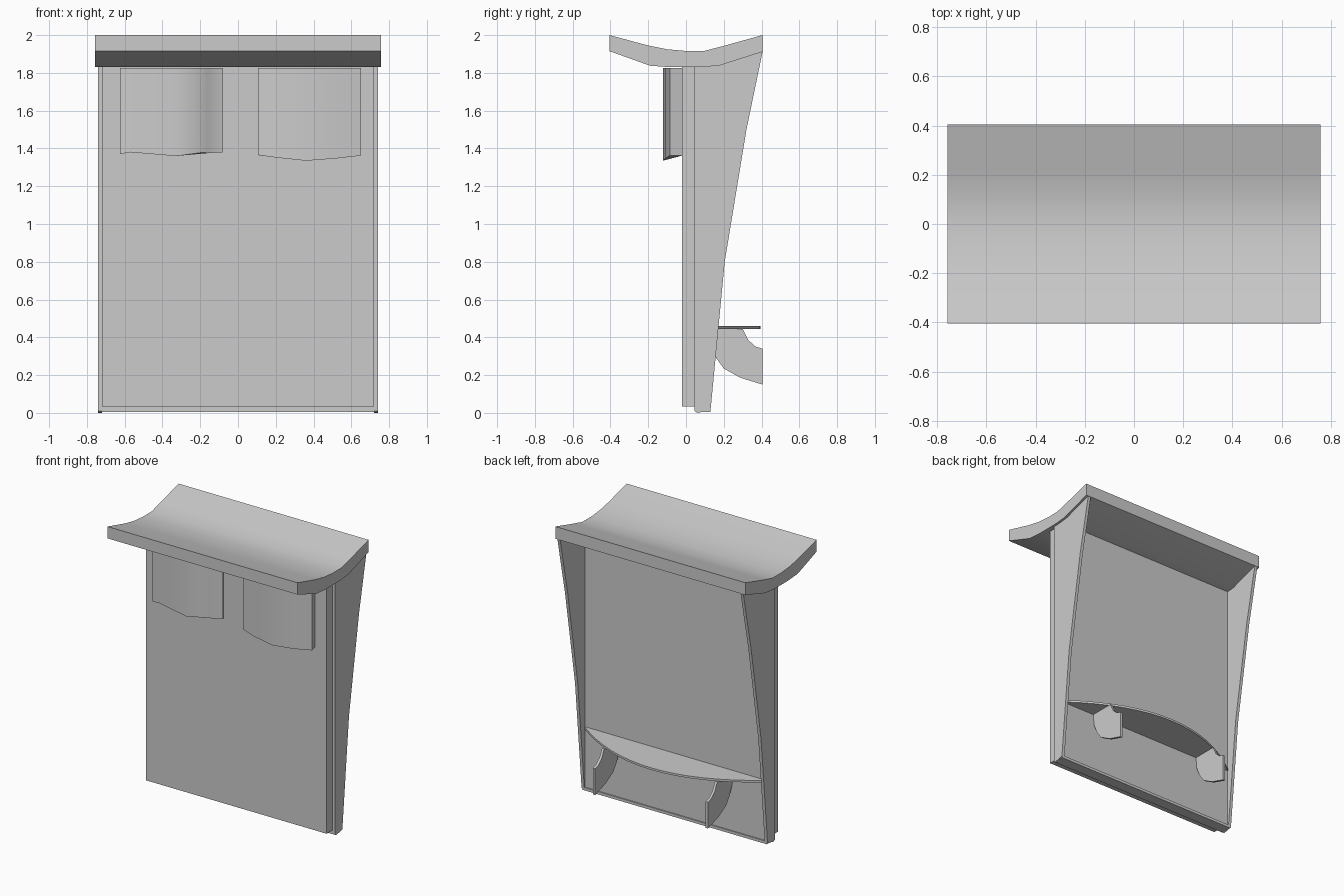
import bpy, bmesh
from mathutils import Vector

if "Cube" in bpy.data.objects:
    bpy.data.objects.remove(bpy.data.objects["Cube"])


def finish(name, bm, angle=0.7):
    bmesh.ops.remove_doubles(bm, verts=bm.verts, dist=1e-5)
    bmesh.ops.recalc_face_normals(bm, faces=bm.faces)
    me = bpy.data.meshes.new(name)
    bm.to_mesh(me)
    bm.free()
    ob = bpy.data.objects.new(name, me)
    bpy.context.collection.objects.link(ob)
    bpy.ops.object.select_all(action='DESELECT')
    ob.select_set(True)
    bpy.context.view_layer.objects.active = ob
    bpy.ops.object.shade_smooth_by_angle(angle=angle)
    return ob


def extrude(name, points, offset):
    """Closed outline of 3D points pushed along an offset vector."""
    bm = bmesh.new()
    face = bm.faces.new([bm.verts.new(p) for p in points])
    new = bmesh.ops.extrude_face_region(bm, geom=[face])
    moved = [g for g in new['geom'] if isinstance(g, bmesh.types.BMVert)]
    # keep the starting cap so the solid stays closed
    if not face.is_valid:
        bm.faces.new([bm.verts.new(p) for p in points])
    bmesh.ops.translate(bm, verts=moved, vec=Vector(offset))
    return finish(name, bm)


def box(name, lo, hi):
    pts = [(lo[0], lo[1], lo[2]), (hi[0], lo[1], lo[2]),
           (hi[0], hi[1], lo[2]), (lo[0], hi[1], lo[2])]
    return extrude(name, pts, (0, 0, hi[2] - lo[2]))


def side_plate(name, profile, x, width):
    return extrude(name, [(x - width / 2, y, z) for y, z in profile], (width, 0, 0))


# Front board, thick backing panel and bottom rail
box("front_board", (-0.72, -0.02, 0.035), (0.72, 0.045, 1.835))
box("back_panel", (-0.725, 0.045, 0.01), (0.725, 0.122, 1.845))
box("bottom_rail", (-0.735, 0.05, 0.005), (0.735, 0.13, 0.025))

# Side walls widening towards the roof
wall = [(0.045, 0.01), (0.06, 0.0), (0.13, 0.015), (0.205, 0.8), (0.32, 1.5),
        (0.405, 1.91), (0.25, 1.875), (0.15, 1.85), (0.045, 1.84)]
for side, label in ((-1, "left"), (1, "right")):
    side_plate(label + "_wall", wall, side * 0.73, 0.022)

# Dished roof
roof = [(-0.405, 2.0), (-0.2, 1.945), (-0.1, 1.925), (0.0, 1.916), (0.1, 1.917),
        (0.2, 1.943), (0.405, 2.0), (0.405, 1.912), (0.18, 1.84), (0.08, 1.83),
        (-0.08, 1.83), (-0.19, 1.838), (-0.405, 1.915)]
side_plate("roof", roof, 0, 1.515)

# Bench seat with a bowed edge
n = 16
seat = []
for i in range(n + 1):
    t = -1 + 2 * i / n
    seat.append((0.725 * t, 0.122 + 0.273 * (1 - t * t), 0.445))
extrude("bench_seat", seat, (0, 0, 0.015))

# Curved seat brackets
bracket = [(0.122, 0.445), (0.13, 0.36), (0.16, 0.29), (0.2, 0.235), (0.29, 0.185),
           (0.405, 0.15), (0.405, 0.34), (0.37, 0.35), (0.33, 0.385), (0.3, 0.445)]
for side, label in ((-1, "left"), (1, "right")):
    side_plate(label + "_bracket", bracket, side * 0.45, 0.018)


# Hanging cushions: bowed front edge (x, y, bottom z), closed against the board
def cushion(name, edge, back_z):
    bm = bmesh.new()
    outline = ([(edge[0][0] + 0.02, -0.021, back_z)] + edge
               + [(edge[-1][0] - 0.02, -0.021, back_z)])
    low = [bm.verts.new(p) for p in outline]
    top = [bm.verts.new((x, y, 1.825)) for x, y, z in outline]
    bm.faces.new(low)
    bm.faces.new(top[::-1])
    for i in range(len(low)):
        j = (i + 1) % len(low)
        bm.faces.new((low[i], low[j], top[j], top[i]))
    bmesh.ops.triangulate(bm, faces=[f for f in bm.faces if len(f.verts) > 4])
    finish(name, bm)


cushion("right_cushion", [(0.105, -0.085, 1.365), (0.2, -0.108, 1.352),
                          (0.36, -0.122, 1.335), (0.52, -0.108, 1.347),
                          (0.65, -0.085, 1.362)], 1.362)
cushion("left_cushion", [(-0.625, -0.08, 1.37), (-0.57, -0.09, 1.38),
                         (-0.33, -0.122, 1.36), (-0.18, -0.1, 1.38),
                         (-0.16, -0.08, 1.375), (-0.08, -0.055, 1.38)], 1.385)
